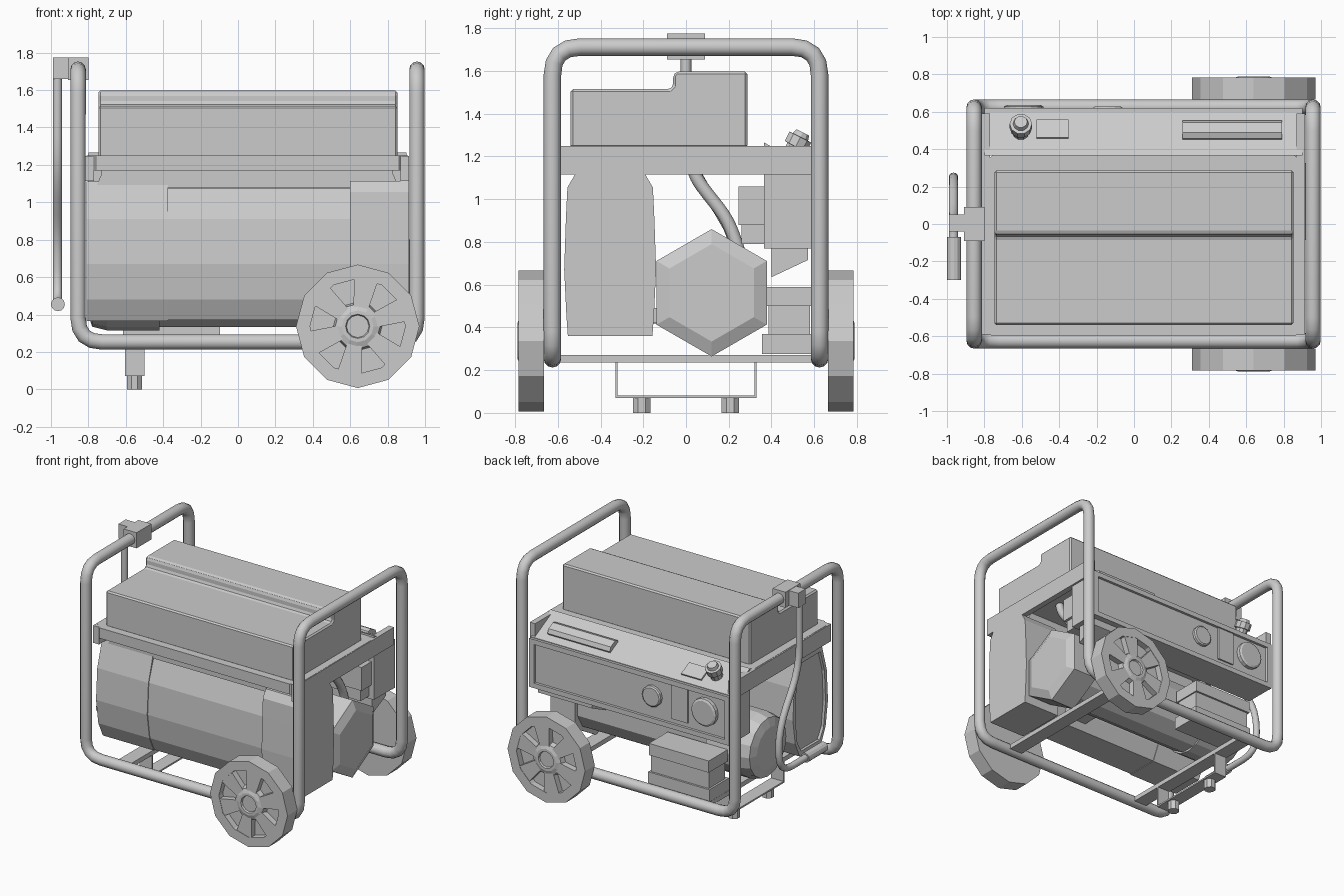
import bpy, bmesh
from math import sin, cos, pi, radians
from mathutils import Vector

if "Cube" in bpy.data.objects:
    bpy.data.objects.remove(bpy.data.objects["Cube"])


def loft(name, rings, bevel=0):
    """Skin a stack of equal-length rings and cap both ends."""
    bm = bmesh.new()
    vs = [[bm.verts.new(p) for p in r] for r in rings]
    n = len(vs[0])
    for a, b in zip(vs, vs[1:]):
        for i in range(n):
            bm.faces.new((a[i], a[(i + 1) % n], b[(i + 1) % n], b[i]))
    bm.faces.new(vs[0])
    bm.faces.new(vs[-1])
    bmesh.ops.recalc_face_normals(bm, faces=bm.faces)
    me = bpy.data.meshes.new(name)
    bm.to_mesh(me)
    bm.free()
    ob = bpy.data.objects.new(name, me)
    bpy.context.collection.objects.link(ob)
    if bevel:
        m = ob.modifiers.new("bevel", 'BEVEL')
        m.width, m.segments = bevel, 1
    return ob


def place(axis, t, u, v):
    return {'x': (t, u, v), 'y': (u, t, v), 'z': (u, v, t)}[axis]


def prism(name, axis, a, b, pts, bevel=0):
    return loft(name, [[place(axis, t, u, v) for u, v in pts] for t in (a, b)], bevel)


def box(name, x0, x1, y0, y1, z0, z1, bevel=0):
    return prism(name, 'z', z0, z1, [(x0, y0), (x1, y0), (x1, y1), (x0, y1)], bevel)


def turned(name, axis, u, v, profile, n=12, phase=0):
    """Lathe (position, radius) pairs round an axis."""
    return loft(name, [[place(axis, t, u + r * cos(phase + 2 * pi * i / n), v + r * sin(phase + 2 * pi * i / n))
                        for i in range(n)] for t, r in profile])


def tube(name, pts, r, fillet=0.1, closed=False, res=4, steps=4):
    """Round pipe along a path with filleted corners."""
    P = [Vector(p) for p in pts]
    out = []
    for i, p in enumerate(P):
        if not closed and i in (0, len(P) - 1):
            out.append(p)
            continue
        d0, d1 = P[i - 1] - p, P[(i + 1) % len(P)] - p
        a = p + d0.normalized() * min(fillet, d0.length * .45)
        b = p + d1.normalized() * min(fillet, d1.length * .45)
        for k in range(steps + 1):
            t = k / steps
            out.append(a * (1 - t) ** 2 + p * (2 * t * (1 - t)) + b * t * t)
    cu = bpy.data.curves.new(name, 'CURVE')
    cu.dimensions = '3D'
    cu.bevel_depth, cu.bevel_resolution, cu.use_fill_caps = r, res, True
    sp = cu.splines.new('POLY')
    sp.points.add(len(out) - 1)
    for q, p in zip(sp.points, out):
        q.co = (*p, 1)
    sp.use_cyclic_u = closed
    ob = bpy.data.objects.new(name, cu)
    bpy.context.collection.objects.link(ob)
    bpy.ops.object.select_all(action='DESELECT')
    ob.select_set(True)
    bpy.context.view_layer.objects.active = ob
    bpy.ops.object.convert(target='MESH')
    bpy.ops.object.shade_smooth_by_angle(angle=radians(40))


# Tubular frame: one closed loop, two hoops joined by bottom rails
L, R, Y, T, B = -.855, .957, .625, 1.712, .253
tube("tube_frame", [(L, -Y, T), (L, Y, T), (L, Y, B), (R, Y, B),
                    (R, Y, T), (R, -Y, T), (R, -Y, B), (L, -Y, B)], .041, .13, True)
# Flat cross members under the tank and under the machine
box("left_top_bar", -.82, -.77, -.59, .59, 1.115, 1.248)
box("right_top_bar", .87, .915, -.59, .59, 1.115, 1.248)
for nm, x in (("foot_crossbar", -.555), ("wheel_crossbar", .64)):
    box(nm, x - .055, x + .055, -.62, .62, .235, .27)

# Fuel tank with stepped top, on a chamfered flange
prism("fuel_tank", 'x', -.747, .852, [(-.54, 1.24), (.287, 1.24), (.287, 1.597), (-.045, 1.597),
                                      (-.06, 1.58), (-.06, 1.53), (-.075, 1.515), (-.54, 1.515)], .016)
x0, x1, y0, y1, c = -.81, .91, -.6, .365, .05
prism("tank_flange", 'z', 1.17, 1.25, [(x0 + c, y0), (x1 - c, y0), (x1, y0 + c), (x1, y1 - c),
                                       (x1 - c, y1), (x0 + c, y1), (x0, y1 - c), (x0, y0 + c)])

# Slab-shaped muffler body with bulging sides: recessed left cover, middle, boxier right cover


def section(half):
    return [(-.355 - u, z) for u, z in half] + [(-.355 + u, z) for u, z in reversed(half)]


def barrel(s, zb, zt):
    return section([(.14 * s, zt), (.198 * s, .91), (.213 * s, .67), (.185 * s, .48), (.13 * s, zb)])


loft("body_left_cover", [[(x, y, z) for y, z in barrel(s, zb, zt)] for x, s, zb, zt in
                         ((-.375, 1, .365, 1.11), (-.81, 1, .365, 1.11), (-.81, .86, .4, 1.075), (-.79, .86, .4, 1.075))])
prism("body_middle", 'x', -.5, .62, barrel(.97, .37, 1.075))
prism("body_right_cover", 'x', .6, .915, section([(.165, 1.115), (.2, 1.055), (.207, .91), (.215, .67),
                                                  (.205, .46), (.198, .36)]))
# Shroud between body and tank
loft("body_shroud", [[(-a, -.5, z), (a + .1, -.5, z), (a + .1, -.2, z), (-a, -.2, z)]
                     for a, z in ((.76, 1.08), (.73, 1.15), (.73, 1.175))])

# Engine and generator drum behind the body
turned("hex_end_housing", 'x', .12, .562, [(.68, .298), (.89, .298), (.92, .228)], 6, pi / 2)
turned("generator_drum", 'x', .12, .56, [(-.5, .235), (.7, .235)], 12, pi / 12)
turned("generator_end", 'x', .12, .56, [(-.8, .16), (-.78, .225), (-.7, .245), (-.42, .245)], 16)
box("body_link", .3, .5, -.2, -.08, .42, .49)
tube("exhaust_hose", [(.74, .03, 1.16), (.74, .05, 1.09), (.74, .2, .9), (.74, .26, .72)], .03, .08)
box("carburettor", .68, .88, .245, .37, .88, 1.06)
box("carburettor_bowl", .7, .86, .26, .37, .79, .9)

# Battery box and tray
box("battery_lid", -.61, -.1, .365, .595, .5, .59)
box("battery_box", -.6, -.11, .385, .58, .37, .5)
box("battery_tray", -.615, -.095, .355, .595, .275, .37)

# Control box: sloping top, recessed face, underside wedge
prism("control_box", 'x', -.8, .9, [(.365, .77), (.585, .77), (.6, .8), (.6, 1.145), (.365, 1.265)])
prism("control_box_wedge", 'x', .4, .86, [(.4, .635), (.57, .715), (.57, .775), (.4, .775)])
for nm, z in (("panel_lower_rim", .785), ("panel_upper_rim", 1.12)):
    box(nm, -.8, .9, .585, .62, z - .018, z + .02)
for nm, x in (("panel_left_rim", -.78), ("panel_right_rim", .88)):
    box(nm, x - .02, x + .02, .585, .62, .78, 1.13)
turned("large_socket", 'y', -.59, .97, [(.59, .105), (.628, .105), (.636, .09)], 16)
turned("small_socket", 'y', -.14, .97, [(.59, .08), (.62, .08), (.628, .07)], 12)
box("switch_plate", -.44, -.3, .59, .612, .84, 1.1)

# Items on the sloping top, built flat and tilted with it
tilt = radians(-27)
items = [turned("knob", 'z', 0, 0, [(-.02, .045), (.05, .045), (.051, .06), (.1, .06), (.101, .042), (.125, .035)], 10),
         box("gauge_plate", -.085, .085, -.055, .055, -.02, .012),
         prism("grab_bar", 'x', -.265, .265, [(-.055, -.02), (.055, -.02), (.055, .012), (.03, .035), (-.03, .035), (-.055, .012)])]
for ob, (x, y) in zip(items, [(-.605, .49), (-.435, .505), (.525, .5)]):
    ob.location = (x, y, 1.265 - (y - .365) * .51)
    ob.rotation_euler = (tilt, 0, 0)

# Wheels with recessed discs, spokes and stepped hubs
for side, s in (("front", -1), ("back", 1)):
    turned(side + "_wheel", 'y', .64, .337, [(.665 * s, .33), (.783 * s, .33), (.783 * s, .255), (.735 * s, .255),
                                             (.735 * s, .13), (.775 * s, .12), (.788 * s, .085), (.788 * s, .065),
                                             (.775 * s, .06)], 12)
    for k in range(6):
        a = radians(80 + 60 * k)
        prism(side + "_wheel_spoke", 'y', .73 * s, .78 * s,
              [(.64 + r * cos(a) - w * sin(a), .337 + r * sin(a) + w * cos(a))
               for r, w in ((.1, -.04), (.257, -.065), (.257, .065), (.1, .04))])

# Support bracket and rubber feet
box("foot_bracket_base", -.605, -.5, -.33, .33, .07, .082)
for s in (-1, 1):
    box("foot_bracket_side", -.605, -.5, .325 * s - .005, .325 * s + .005, .07, .25)
    turned("rubber_foot", 'z', -.553, .207 * s, [(0, .044), (.075, .044)], 8, pi / 8)

# Pull handle: clamp on the left hoop, bent rod, grip
for nm, z in (("clamp_top", 1.757), ("clamp_bottom", 1.655)):
    box(nm, -.91, -.8, -.09, .09, z, z + .018)
box("clamp_core", -.91, -.8, -.09, .09, 1.67, 1.76)
box("clamp_pivot", -.99, -.9, -.04, .05, 1.66, 1.773)
tube("handle_rod", [(-.965, 0, 1.68), (-.965, 0, 1.18), (-.965, .25, .8), (-.965, .25, .455), (-.965, -.09, .455)], .025, .17)
turned("handle_grip", 'y', -.963, .455, [(-.3, .037), (-.07, .037)], 12)
